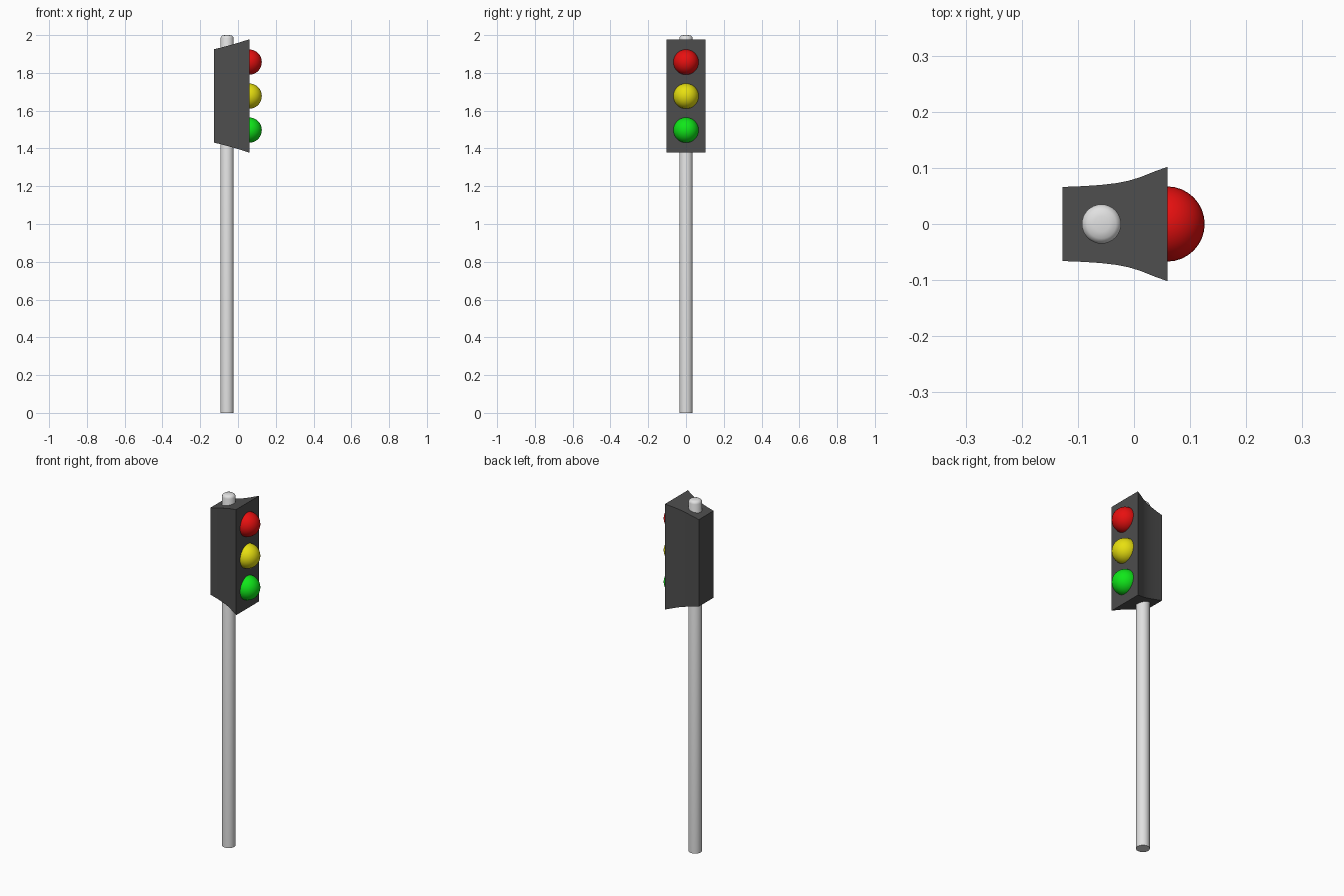
import bpy, bmesh, math

if "Cube" in bpy.data.objects:
    bpy.data.objects.remove(bpy.data.objects["Cube"])


def material(name, rgb):
    m = bpy.data.materials.new(name)
    m.diffuse_color = (*rgb, 1)
    m.use_nodes = True
    m.node_tree.nodes["Principled BSDF"].inputs["Base Color"].default_value = m.diffuse_color
    return m


def finish(bm, name, mat, angle):
    bmesh.ops.recalc_face_normals(bm, faces=bm.faces)
    me = bpy.data.meshes.new(name)
    bm.to_mesh(me)
    bm.free()
    ob = bpy.data.objects.new(name, me)
    bpy.context.collection.objects.link(ob)
    me.materials.append(mat)
    bpy.ops.object.select_all(action='DESELECT')
    bpy.context.view_layer.objects.active = ob
    ob.select_set(True)
    bpy.ops.object.shade_smooth_by_angle(angle=math.radians(angle))
    return ob


grey = material("light_grey_metal", (0.75, 0.75, 0.75))
dark = material("dark_grey_housing", (0.075, 0.075, 0.075))
lamps = [("red", (0.8, 0.005, 0.005), 1.857),
         ("yellow", (0.8, 0.74, 0.005), 1.677),
         ("green", (0.005, 0.8, 0.01), 1.497)]

# Pole: profile of radius and height, with a rounded top
SIDES, PX = 32, -0.058
bm = bmesh.new()
rings = []
for r, z in [(0.035, 0), (0.035, 1.984), (0.032, 1.992), (0.026, 1.997), (0.014, 2.0)]:
    rings.append([bm.verts.new((PX + r * math.cos(a), r * math.sin(a), z))
                  for a in (2 * math.pi * i / SIDES for i in range(SIDES))])
for lo, hi in zip(rings, rings[1:]):
    for i in range(SIDES):
        j = (i + 1) % SIDES
        bm.faces.new((lo[i], lo[j], hi[j], hi[i]))
bm.faces.new(rings[0])
bm.faces.new(rings[-1])
finish(bm, "pole", grey, 40)

# Housing: rectangular sections (x, half width, half height), flaring to the front
sections = [(-0.127, 0.066, 0.247), (-0.09, 0.0675, 0.256), (-0.06, 0.0695, 0.264),
            (-0.03, 0.073, 0.272), (-0.01, 0.077, 0.278), (0.01, 0.083, 0.284),
            (0.035, 0.093, 0.292), (0.06, 0.102, 0.30)]
bm = bmesh.new()
loops = [[bm.verts.new((x, sy * w, 1.678 + sz * h))
          for sy, sz in ((-1, -1), (1, -1), (1, 1), (-1, 1))] for x, w, h in sections]
for a, b in zip(loops, loops[1:]):
    for i in range(4):
        j = (i + 1) % 4
        bm.faces.new((a[i], a[j], b[j], b[i]))
bm.faces.new(loops[0])
bm.faces.new(loops[-1])
finish(bm, "housing", dark, 30)

# Lamps: balls half sunk in the housing
for name, rgb, z in lamps:
    bm = bmesh.new()
    bmesh.ops.create_uvsphere(bm, u_segments=32, v_segments=16, radius=0.067)
    bmesh.ops.translate(bm, verts=bm.verts, vec=(0.059, 0, z))
    finish(bm, name + "_lamp", material(name + "_light", rgb), 60)
